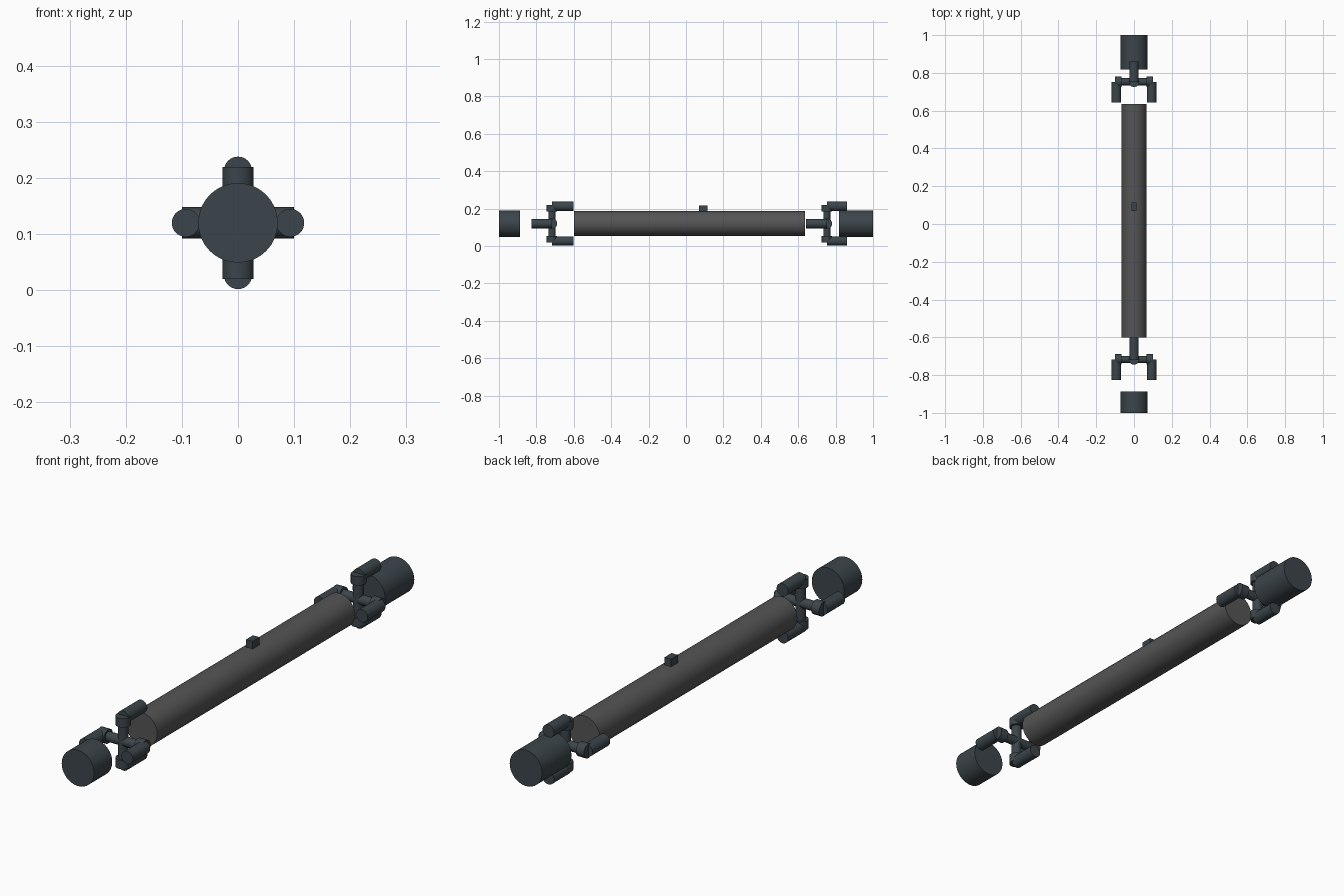
import bpy, math
from mathutils import Vector

if "Cube" in bpy.data.objects:
    bpy.data.objects.remove(bpy.data.objects["Cube"])

AXIS_Z = 0.12


def material(name, color):
    m = bpy.data.materials.new(name)
    m.diffuse_color = (*color, 1)
    m.use_nodes = True
    m.node_tree.nodes["Principled BSDF"].inputs["Base Color"].default_value = m.diffuse_color
    return m


TUBE = material("tube_grey", (0.09, 0.09, 0.09))
STEEL = material("dark_steel", (0.045, 0.06, 0.07))


def rod(name, start, end, radius, mat=STEEL, sides=32):
    # Capped cylinder between two points given relative to the shaft axis
    a, b = Vector(start), Vector(end)
    d = b - a
    bpy.ops.mesh.primitive_cylinder_add(
        vertices=sides, radius=radius, depth=d.length,
        location=(a + b) / 2 + Vector((0, 0, AXIS_Z)),
        rotation=d.to_track_quat('Z', 'Y').to_euler())
    o = bpy.context.object
    o.name = name
    o.data.materials.append(mat)
    bpy.ops.object.shade_smooth_by_angle(angle=math.radians(30))
    return o


# Main tube and end flanges
rod("shaft_tube", (0, -0.60, 0), (0, 0.635, 0), 0.067, TUBE)
rod("front_flange", (0, -1.0, 0), (0, -0.887, 0), 0.071)
rod("rear_flange", (0, 0.817, 0), (0, 1.0, 0), 0.071)

# Balance weight on the tube
bpy.ops.mesh.primitive_cube_add(size=1, location=(0, 0.092, AXIS_Z + 0.078))
weight = bpy.context.object
weight.name = "balance_weight"
weight.scale = (0.028, 0.044, 0.036)
weight.data.materials.append(STEEL)


# Universal joint: cross pins, bearing caps and two pairs of fork arms
def joint(prefix, y, side_end, upright_end):
    for label, axis, arm_end in (("side", Vector((1, 0, 0)), side_end),
                                 ("upright", Vector((0, 0, 1)), upright_end)):
        c = Vector((0, y, 0))
        rod(f"{prefix}_{label}_cross_pin", c - axis * 0.08, c + axis * 0.08, 0.019)
        for s in (-1, 1):
            out = axis * s
            rod(f"{prefix}_{label}_bearing_cap", c + out * 0.065, c + out * 0.1, 0.028)
            rod(f"{prefix}_{label}_fork_arm", c + out * 0.093,
                Vector((0, arm_end, 0)) + out * 0.093, 0.025)


joint("front", -0.717, -0.825, -0.602)
joint("rear", 0.753, 0.642, 0.86)
